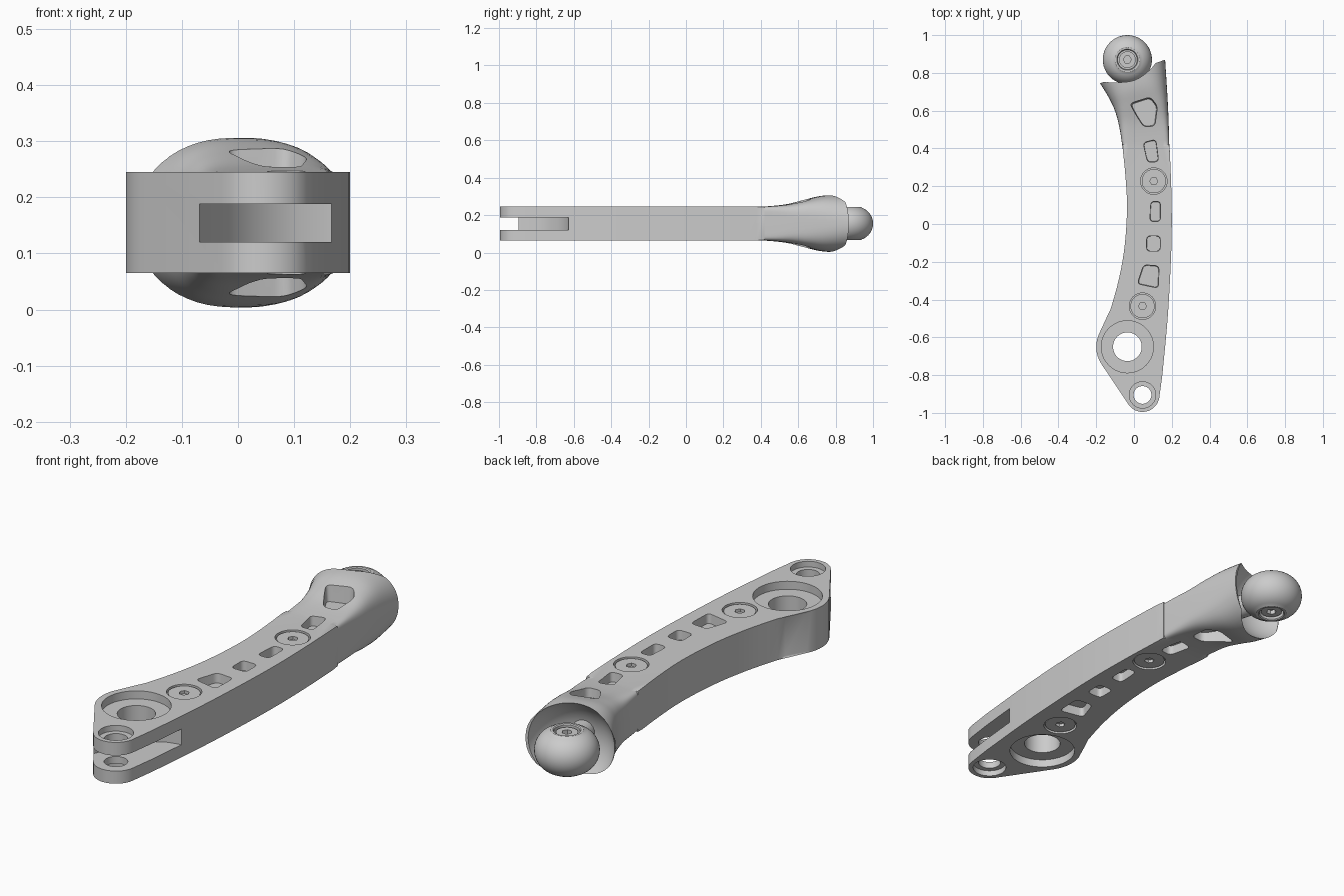
import bpy, bmesh
from math import cos, sin, pi, radians, copysign
from mathutils import Vector

if "Cube" in bpy.data.objects:
    bpy.data.objects.remove(bpy.data.objects["Cube"])

ZC = 0.155   # mid height of the arm
H = 0.09     # half thickness of the slab


def spline(keys, n=5):
    """Smooth interpolation through rows of numbers."""
    k = [Vector(a) for a in keys]
    k = [2 * k[0] - k[1]] + k + [2 * k[-1] - k[-2]]
    out = []
    for a, b, c, d in zip(k, k[1:], k[2:], k[3:]):
        for i in range(n):
            t = i / n
            out.append(b + (c - a) * (t / 2) + (2 * a - 5 * b + 4 * c - d) * (t * t / 2)
                       + (3 * b - a - 3 * c + d) * (t ** 3 / 2))
    return out + [k[-2]]


def arc(cx, cy, r, a0, a1, n):
    return [Vector((cx + r * cos(radians(a0 + (a1 - a0) * i / n)),
                    cy + r * sin(radians(a0 + (a1 - a0) * i / n)))) for i in range(n + 1)]


def circle(cx, cy, r, n=40):
    return arc(cx, cy, r, 0, 360, n)[:-1]


def rounded(pts, r=0.025, n=5):
    out = []
    pts = [Vector(p) for p in pts]
    for i, p in enumerate(pts):
        a = p + (pts[i - 1] - p).normalized() * r
        b = p + (pts[(i + 1) % len(pts)] - p).normalized() * r
        for j in range(n + 1):
            t = j / n
            out.append(a * (1 - t) ** 2 + p * (2 * t * (1 - t)) + b * t * t)
    return out


def loft(name, rings, bevel=0, closed=False):
    """Skin rings of 3D points, capping the ends unless closed."""
    bm = bmesh.new()
    vs = [[bm.verts.new(p) for p in ring] for ring in rings]
    n = len(rings[0])
    pairs = list(zip(vs, vs[1:])) + ([(vs[-1], vs[0])] if closed else [])
    for a, b in pairs:
        for i in range(n):
            bm.faces.new((a[i], a[(i + 1) % n], b[(i + 1) % n], b[i]))
    if not closed:
        caps = [bm.faces.new(vs[0]), bm.faces.new(vs[-1])]
        if bevel:
            edges = [e for f in caps for e in f.edges]
            bmesh.ops.bevel(bm, geom=edges, offset=bevel, segments=2, profile=0.5, affect='EDGES')
    bmesh.ops.recalc_face_normals(bm, faces=bm.faces)
    me = bpy.data.meshes.new(name)
    bm.to_mesh(me)
    bm.free()
    ob = bpy.data.objects.new(name, me)
    bpy.context.collection.objects.link(ob)
    return ob


def prism(name, pts, z0, z1, taper=1.0, bevel=0):
    """Upright prism; the z0 end is scaled about its centre by taper."""
    c = sum((Vector(p) for p in pts), Vector((0, 0))) / len(pts)
    low = [(*(c + (Vector(p) - c) * taper), z0) for p in pts]
    return loft(name, [low, [(p[0], p[1], z1) for p in pts]], bevel)


def boolean(ob, other, op='DIFFERENCE'):
    m = ob.modifiers.new(op, 'BOOLEAN')
    m.operation, m.object, m.solver = op, other, 'EXACT'
    bpy.context.view_layer.objects.active = ob
    bpy.ops.object.modifier_apply(modifier=m.name)
    bpy.data.objects.remove(other, do_unlink=True)


def cut_both(ob, pts, floor, taper=1.0):
    """Pocket from the top and its mirror from the underside."""
    for s in (1, -1):
        boolean(ob, prism("cutter", pts, ZC + s * floor, ZC + s * 0.25, taper))


def smooth(ob):
    bpy.ops.object.select_all(action='DESELECT')
    ob.select_set(True)
    bpy.context.view_layer.objects.active = ob
    bpy.ops.object.shade_smooth_by_angle(angle=radians(30))


# Curved slab
left = spline([(-.062, .42), (-.045, .25), (-.037, .08), (-.05, -.12), (-.082, -.3), (-.135, -.49)])
right = spline([(.15, -.8), (.178, -.5), (.195, -.2), (.2, 0), (.197, .2), (.188, .42)])
outline = left + arc(-.035, -.65, .165, 152, 214, 8) + arc(.045, -.905, .09, 214, 350, 14) + right
arm = prism("arm_body", outline, ZC - H, ZC + H, bevel=0.007)

# Flared end: left x,y, right x,y, half height, squareness
sections = spline([(-.047, .30, .190, .30, .0885, 12), (-.060, .40, .187, .41, .090, 11),
                   (-.079, .52, .183, .55, .102, 5.5), (-.105, .61, .178, .66, .126, 3.6),
                   (-.140, .68, .172, .76, .147, 2.7), (-.180, .745, .165, .87, .154, 2.2)], 4)
rings = []
for lx, ly, rx, ry, h, n in sections:
    ring = []
    for i in range(56):
        a = 2 * pi * (i + .5) / 56
        u = copysign(abs(cos(a)) ** (2 / n), cos(a))
        w = copysign(abs(sin(a)) ** (2 / n), sin(a))
        t = (u + 1) / 2
        ring.append((lx + (rx - lx) * t, ly + (ry - ly) * t, ZC + h * w))
    rings.append(ring)
boolean(arm, loft("flare", rings), 'UNION')

# Spherical socket around the ball
BALL = (-.035, .87)
bpy.ops.mesh.primitive_uv_sphere_add(segments=48, ring_count=24, radius=.19, location=(*BALL, ZC))
boolean(arm, bpy.context.object)

# Weight-saving pockets
for pts, floor in (
        ([(-.035, .645), (.09, .685), (.135, .63), (.12, .505), (.05, .5), (.005, .57)], .06),
        ([(.04, .44), (.12, .46), (.138, .32), (.068, .315)], .05),
        ([(.085, .13), (.145, .13), (.145, .003), (.078, .003)], .05),
        ([(.06, -.055), (.146, -.055), (.146, -.152), (.06, -.152)], .05),
        ([(.045, -.205), (.142, -.212), (.138, -.352), (.005, -.325)], .05)):
    cut_both(arm, rounded(pts), floor, .8)

# Pivot bores, counterbores and screw seats
SCREWS = [(.105, .227), (.045, -.435)]
for x, y, r, floor in ((-.035, -.65, .138, .055), (.045, -.905, .07, .065),
                       (*SCREWS[0], .07, .072), (*SCREWS[1], .07, .072)):
    cut_both(arm, circle(x, y, r), floor)
for x, y, r in ((-.035, -.65, .076), (.045, -.905, .047)):
    boolean(arm, prism("cutter", circle(x, y, r), -.1, .4))

# Fork slot, open to the front and right
slot = [(-.07, -1.1), (.4, -1.1), (.4, -.62), (.2, -.62), (.11, -.64), (.03, -.69), (-.035, -.79), (-.07, -.9)]
boolean(arm, prism("cutter", slot, .12, .188))
smooth(arm)

# Ball with rounded rim and recessed centre
half = [(.001, .06), (.052, .06), (.052, .084), (.056, .088), (.066, .088)]
half += [(.04 + .09 * cos(radians(a)), .09 * sin(radians(a))) for a in range(70, -1, -7)]
profile = half + [(r, -z) for r, z in reversed(half[:-1])]
ball = loft("ball_joint", [[(BALL[0] + r * cos(a), BALL[1] + r * sin(a), ZC + z) for r, z in profile]
                           for a in (2 * pi * i / 48 for i in range(48))], closed=True)
smooth(ball)

# Short neck hidden inside the socket
neck = []
for x, y in ((-.02, .80), (.02, .66)):
    neck.append([(x + .05 * cos(2 * pi * i / 24), y, ZC + .05 * sin(2 * pi * i / 24)) for i in range(24)])
smooth(loft("ball_neck", neck))

# Screws with hex sockets on both faces
for (x, y), r, top in ((SCREWS[0], .064, .085), (SCREWS[1], .064, .085), (BALL, .044, .078)):
    screw = prism("hex_screw", circle(x, y, r), ZC - top, ZC + top, bevel=.006)
    cut_both(screw, circle(x, y, .021, 6), top - .02)
    smooth(screw)
